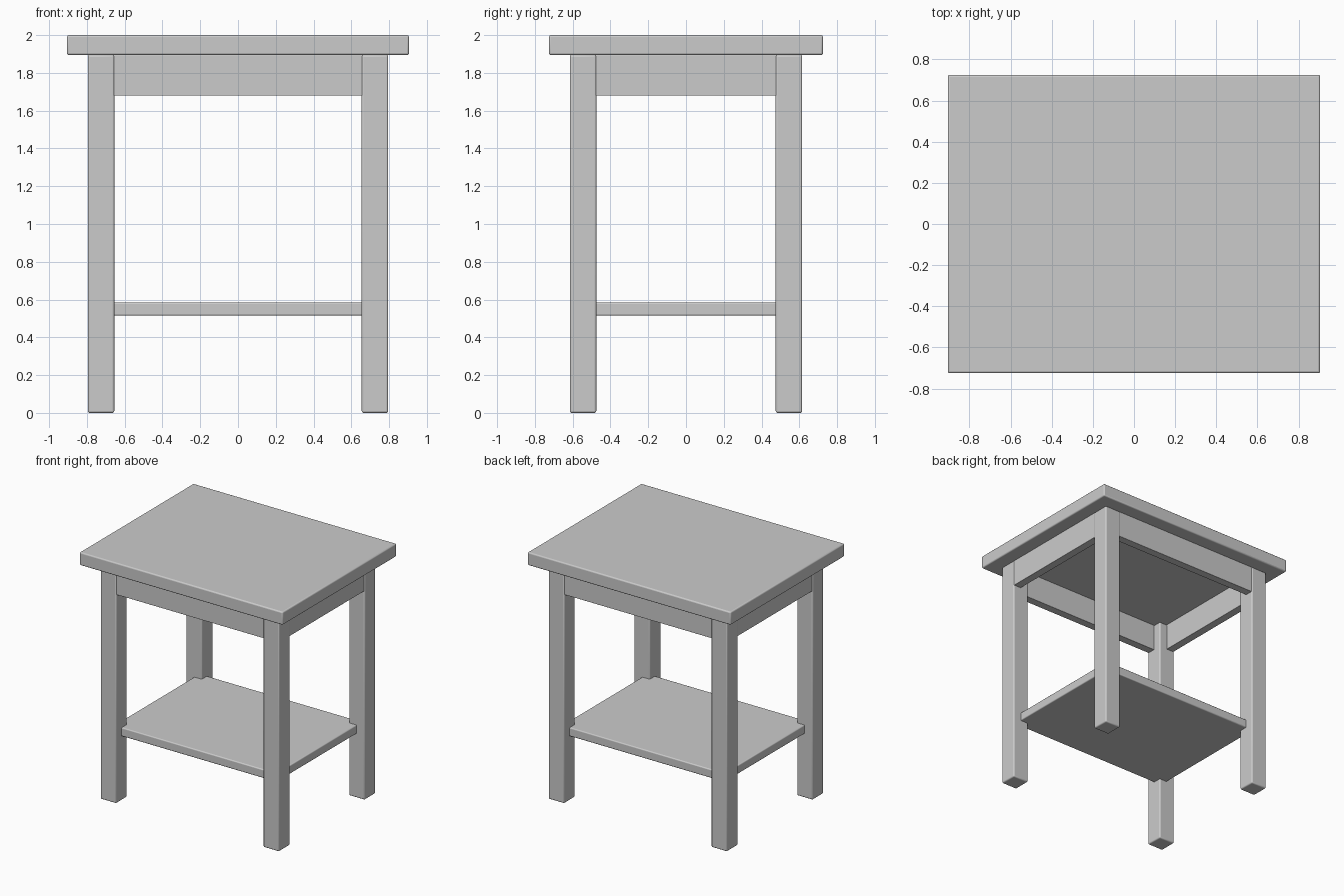
import bpy
import math

if "Cube" in bpy.data.objects:
    bpy.data.objects.remove(bpy.data.objects["Cube"])

def box(name, lo, hi, bevel):
    """Axis-aligned box between two corners, with softly rounded edges."""
    centre = [(a + b) / 2 for a, b in zip(lo, hi)]
    bpy.ops.mesh.primitive_cube_add(size=1, location=centre)
    ob = bpy.context.object
    ob.name = name
    ob.scale = [b - a for a, b in zip(lo, hi)]
    bpy.ops.object.transform_apply(location=False, rotation=False, scale=True)
    mod = ob.modifiers.new("rounded_edges", 'BEVEL')
    mod.width = bevel
    mod.segments = 3
    bpy.ops.object.shade_smooth_by_angle(angle=math.radians(35))
    return ob

LEG_X, LEG_Y, HALF = 0.725, 0.545, 0.07   # leg centres and half thickness
UNDER = 1.895                             # underside of the top

# Table top
box("table_top", (-0.905, -0.725, UNDER), (0.905, 0.725, 2.0), 0.01)

# Four square legs
for sy, depth in ((-1, "front"), (1, "back")):
    for sx, side in ((-1, "left"), (1, "right")):
        x, y = sx * LEG_X, sy * LEG_Y
        box(f"{depth}_{side}_leg", (x - HALF, y - HALF, 0),
            (x + HALF, y + HALF, UNDER), 0.01)

# Apron boards between the legs, just behind the outer leg faces
T = 0.0325
for s, depth, side in ((-1, "front", "left"), (1, "back", "right")):
    y = s * (LEG_Y + T)
    box(f"{depth}_apron", (-0.66, y - T, 1.68), (0.66, y + T, UNDER), 0.002)
    x = s * (LEG_X + T)
    box(f"{side}_apron", (x - T, -0.48, 1.68), (x + T, 0.48, UNDER), 0.002)

# Lower shelf, reaching the leg centres
box("lower_shelf", (-LEG_X, -LEG_Y, 0.515), (LEG_X, LEG_Y, 0.585), 0.008)
